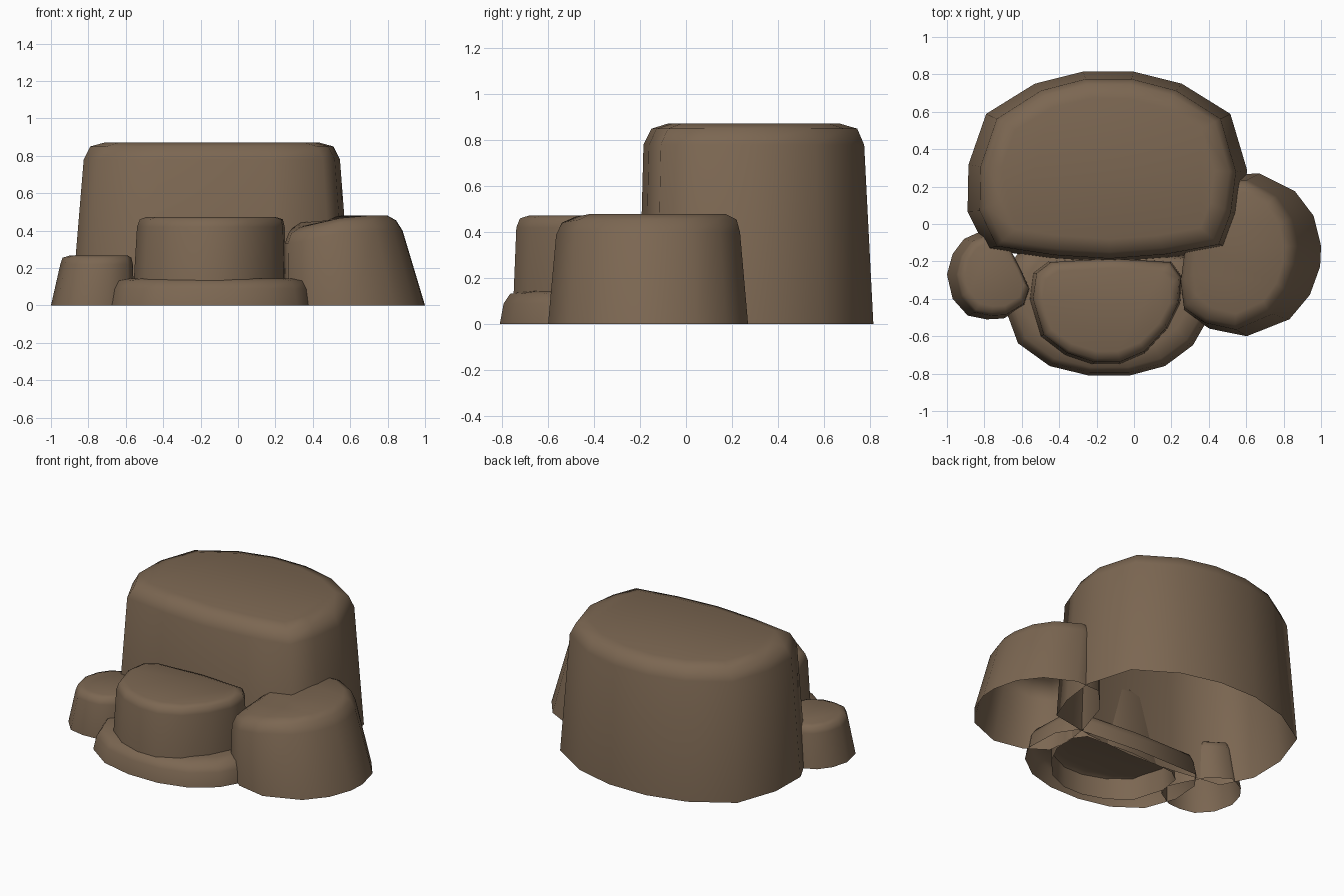
import bpy, bmesh, math

stone = bpy.data.materials.new("brown stone")
stone.diffuse_color = (0.20, 0.135, 0.084, 1)


def rock(name, outline, rings, dip=None):
    """Open-bottomed boulder: the outline is refitted to each ring's box (z, x0, x1, y0, y1)."""
    xs, ys = [p[0] for p in outline], [p[1] for p in outline]
    ax, bx, ay, by = min(xs), max(xs), min(ys), max(ys)
    bm = bmesh.new()
    loops = []
    for z, x0, x1, y0, y1 in rings:
        loop = []
        for x, y in outline:
            px = x0 + (x - ax) / (bx - ax) * (x1 - x0)
            py = y0 + (y - ay) / (by - ay) * (y1 - y0)
            drop = dip(px, py) if dip and z > 0 else 0
            loop.append(bm.verts.new((px, py, z - drop)))
        loops.append(loop)
    n = len(outline)
    for a, b in zip(loops, loops[1:]):
        for i in range(n):
            j = (i + 1) % n
            bm.faces.new((a[i], a[j], b[j], b[i]))
    cap = bm.faces.new(loops[-1])
    if dip:
        bmesh.ops.triangulate(bm, faces=[cap])
    for f in bm.faces:
        f.smooth = True
    mesh = bpy.data.meshes.new(name)
    bm.to_mesh(mesh)
    bm.free()
    mesh.materials.append(stone)
    ob = bpy.data.objects.new(name, mesh)
    bpy.context.collection.objects.link(ob)
    return ob


# tall rock at the back (outlines run counter-clockwise)
rock("tall_back_rock",
     [(0.61, 0.29), (0.52, 0.59), (0.26, 0.75), (0, 0.815), (-0.27, 0.815),
      (-0.53, 0.75), (-0.79, 0.59), (-0.885, 0.32), (-0.89, 0.07), (-0.79, -0.13),
      (-0.45, -0.18), (-0.13, -0.2), (0.2, -0.175), (0.51, -0.12), (0.58, 0.06)],
     [(0, -0.89, 0.605, -0.205, 0.815), (0.78, -0.825, 0.545, -0.185, 0.775),
      (0.85, -0.79, 0.51, -0.15, 0.745), (0.872, -0.71, 0.43, -0.08, 0.67)])

# stepped rock in front of it
rock("middle_rock",
     [(0.26, -0.28), (0.2, -0.2), (-0.13, -0.18), (-0.46, -0.2), (-0.54, -0.26),
      (-0.56, -0.4), (-0.5, -0.6), (-0.37, -0.7), (-0.22, -0.75), (-0.08, -0.75),
      (0.06, -0.69), (0.18, -0.56), (0.25, -0.42)],
     [(0, -0.565, 0.26, -0.755, -0.18), (0.42, -0.54, 0.25, -0.738, -0.185),
      (0.46, -0.525, 0.24, -0.722, -0.2), (0.473, -0.49, 0.2, -0.68, -0.235)])

# low ledge under the middle rock
rock("low_ledge",
     [(0.38, -0.3), (0.3, -0.18), (-0.15, -0.14), (-0.6, -0.14), (-0.68, -0.25),
      (-0.695, -0.44), (-0.62, -0.64), (-0.45, -0.76), (-0.24, -0.81), (-0.02, -0.81),
      (0.17, -0.76), (0.32, -0.65), (0.39, -0.53)],
     [(0, -0.695, 0.385, -0.81, -0.13), (0.09, -0.675, 0.37, -0.793, -0.14),
      (0.132, -0.65, 0.345, -0.765, -0.15), (0.145, -0.57, 0.28, -0.68, -0.18)])

# rock on the right, its top dipping at the left front
rock("right_rock",
     [(1.0, -0.12), (0.96, 0.04), (0.86, 0.17), (0.67, 0.265), (0.5, 0.26),
      (0.35, 0.1), (0.27, -0.15), (0.245, -0.32), (0.265, -0.47), (0.4, -0.56),
      (0.6, -0.6), (0.83, -0.51), (0.94, -0.38), (0.995, -0.23)],
     [(0, 0.25, 1.0, -0.6, 0.27), (0.40, 0.25, 0.88, -0.565, 0.235),
      (0.455, 0.27, 0.845, -0.54, 0.22), (0.48, 0.32, 0.80, -0.48, 0.17)],
     dip=lambda x, y: 0.07 * min(1, max(0, (0.6 - x) / 0.3)) * min(1, max(0, (0.1 - y) / 0.4)))

# small rock on the left
rock("small_left_rock",
     [(-0.56, -0.35), (-0.61, -0.24), (-0.68, -0.11), (-0.8, -0.03), (-0.91, -0.08),
      (-0.97, -0.16), (-1.0, -0.27), (-0.97, -0.4), (-0.89, -0.49), (-0.79, -0.51),
      (-0.7, -0.505), (-0.59, -0.44)],
     [(0, -1.0, -0.555, -0.51, -0.03), (0.22, -0.95, -0.562, -0.49, -0.05),
      (0.255, -0.938, -0.57, -0.475, -0.06), (0.267, -0.90, -0.59, -0.44, -0.09)])
